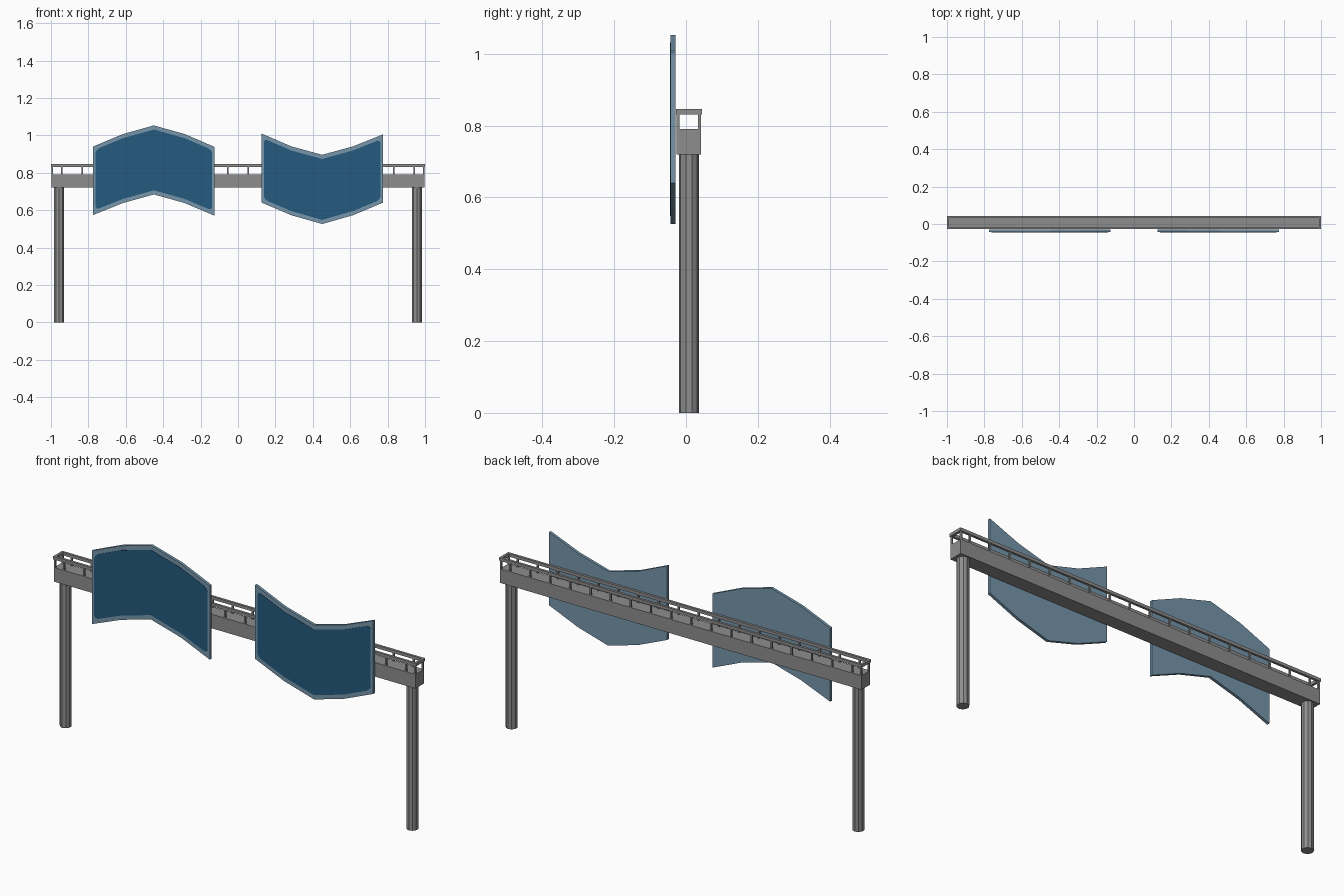
import bpy, bmesh, math

if "Cube" in bpy.data.objects:
    bpy.data.objects.remove(bpy.data.objects["Cube"])


def material(name, rgb):
    m = bpy.data.materials.new(name)
    m.diffuse_color = (*rgb, 1)
    m.use_nodes = True
    m.node_tree.nodes["Principled BSDF"].inputs["Base Color"].default_value = m.diffuse_color
    return m


STEEL = material("steel grey", (0.27, 0.27, 0.27))
FRAME = material("pale blue frame", (0.18, 0.305, 0.41))
BLUE = material("deep blue face", (0.018, 0.102, 0.21))


def finish(name, bm, mat):
    bmesh.ops.recalc_face_normals(bm, faces=bm.faces[:])
    me = bpy.data.meshes.new(name)
    bm.to_mesh(me)
    bm.free()
    me.materials.append(mat)
    ob = bpy.data.objects.new(name, me)
    bpy.context.collection.objects.link(ob)
    return ob


def add_box(bm, x0, x1, y0, y1, z0, z1):
    vs = bmesh.ops.create_cube(bm, size=1)["verts"]
    for v in vs:
        v.co = ((x0 + x1) / 2 + v.co.x * (x1 - x0),
                (y0 + y1) / 2 + v.co.y * (y1 - y0),
                (z0 + z1) / 2 + v.co.z * (z1 - z0))


def slab(name, top, bottom, y0, y1, mat):
    """Strip between an upper and a lower outline, extruded in y."""
    bm = bmesh.new()
    rows = [[bm.verts.new((x, y, z)) for x, z in line]
            for y in (y0, y1) for line in (top, bottom)]
    ft, fb, bt, bb = rows
    for i in range(len(top) - 1):
        for a, b in ((ft, fb), (bt, bb), (ft, bt), (fb, bb)):
            bm.faces.new((a[i], a[i + 1], b[i + 1], b[i]))
    for i in (0, -1):
        bm.faces.new((ft[i], fb[i], bb[i], bt[i]))
    return finish(name, bm, mat)


def height(line, x):
    for (xa, za), (xb, zb) in zip(line, line[1:]):
        if xa <= x <= xb:
            return za + (zb - za) * (x - xa) / (xb - xa)


# Support columns
for side, sx in (("left", -1), ("right", 1)):
    bm = bmesh.new()
    bmesh.ops.create_cone(bm, cap_ends=True, segments=10, radius1=0.028,
                          radius2=0.028, depth=0.722)
    bmesh.ops.translate(bm, verts=bm.verts[:], vec=(sx * 0.956, 0.008, 0.361))
    finish(side + "_column", bm, STEEL)

# Cross beam with walkway deck
bm = bmesh.new()
add_box(bm, -0.997, 0.997, -0.026, 0.042, 0.72, 0.79)
finish("cross_beam", bm, STEEL)

# Guard rail: top bars all round, and uprights
bm = bmesh.new()
for y0, y1 in ((-0.028, -0.016), (0.032, 0.044)):
    add_box(bm, -1, 1, y0, y1, 0.831, 0.846)
for x0, x1 in ((-1, -0.988), (0.988, 1)):
    add_box(bm, x0, x1, -0.016, 0.032, 0.831, 0.846)
finish("guard_rail", bm, STEEL)

bm = bmesh.new()
xs = [0.111 * (k - 8.5) for k in range(18)] + [-0.992, 0.992]
for x in xs:
    for y in (-0.022, 0.038):
        add_box(bm, x - 0.004, x + 0.004, y - 0.004, y + 0.004, 0.79, 0.831)
finish("rail_uprights", bm, STEEL)

# Sign boards: one arched, one sagging, each with a blue face plate
OFFS = (-0.325, -0.165, 0, 0.165, 0.325)
SIGNS = {
    "arched_sign": (-0.45, (0.94, 1.007, 1.053, 1.007, 0.938),
                    (0.574, 0.638, 0.684, 0.638, 0.57)),
    "sagging_sign": (0.45, (1.01, 0.941, 0.896, 0.941, 1.005),
                     (0.641, 0.573, 0.526, 0.573, 0.64)),
}
for name, (cx, tz, bz) in SIGNS.items():
    top = [(cx + o, z) for o, z in zip(OFFS, tz)]
    bot = [(cx + o, z) for o, z in zip(OFFS, bz)]
    slab(name + "_board", top, bot, -0.043, -0.029, FRAME)
    # inset plate with rounded corners
    w, r = 0.312, 0.02
    us = [-w, -w + 0.006, -w + r, *OFFS[1:4], w - r, w - 0.006, w]
    drop = [0.04, 0.028, 0.022, 0.022, 0.022, 0.022, 0.022, 0.028, 0.04]
    ptop = [(cx + u, height(top, cx + u) - d) for u, d in zip(us, drop)]
    pbot = [(cx + u, height(bot, cx + u) + d) for u, d in zip(us, drop)]
    slab(name + "_face", ptop, pbot, -0.0445, -0.042, BLUE)
